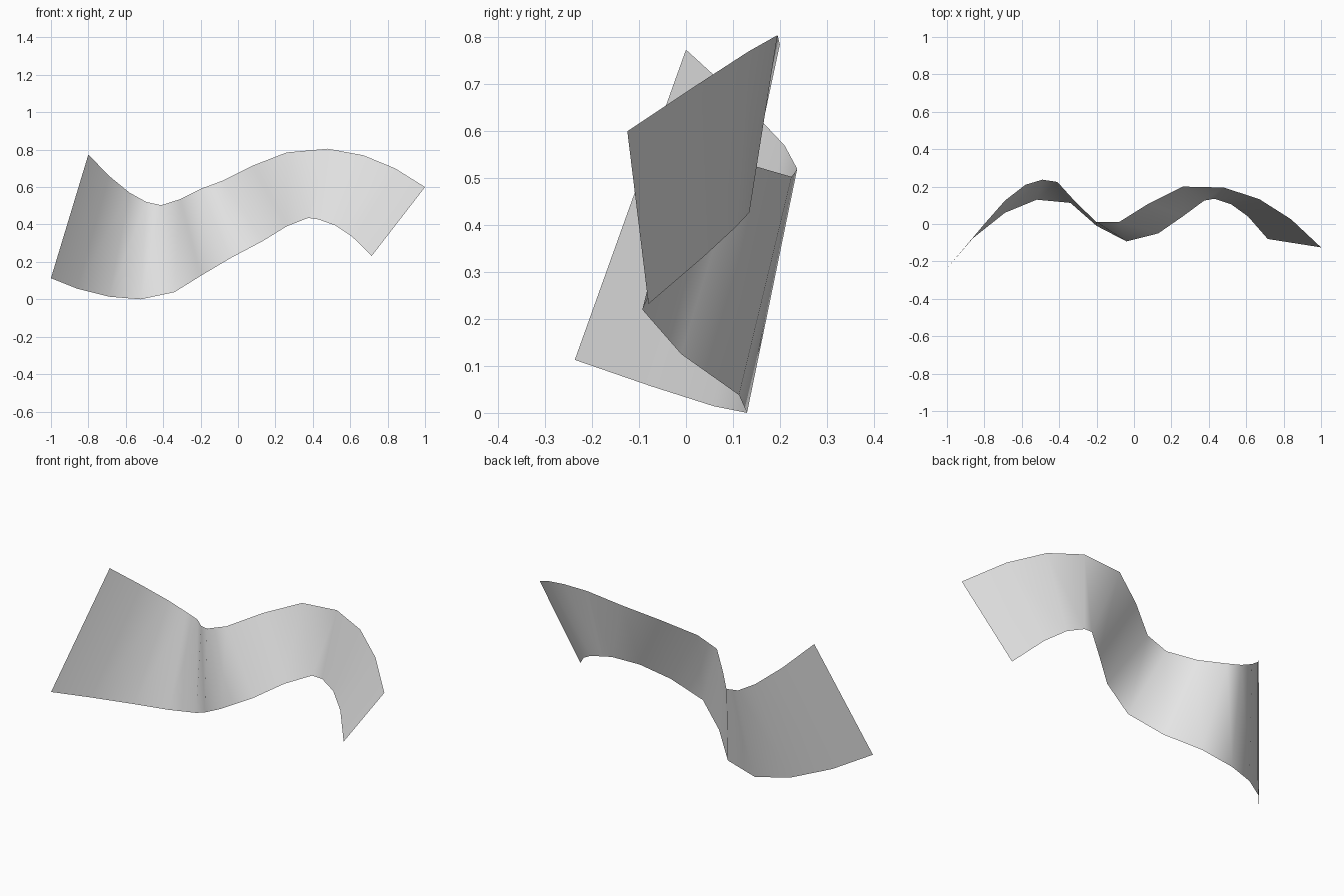
import bpy
import bmesh
from mathutils import Vector

# Remove the default object
default_object = bpy.data.objects.get("Cube")
if default_object is not None:
    bpy.data.objects.remove(default_object, do_unlink=True)


def make_material(name, colour):
    """Create a plain material that shows alike in viewport and render."""
    material = bpy.data.materials.new(name)
    material.use_nodes = True
    material.diffuse_color = colour
    shader = next(node for node in material.node_tree.nodes
                  if node.type == "BSDF_PRINCIPLED")
    shader.inputs["Base Color"].default_value = colour
    return material


def loft_sheet(name, lower_rail, upper_rail, material):
    """Span a ruled, single-sided sheet between two matching rails."""
    mesh = bpy.data.meshes.new(name)
    sheet = bmesh.new()
    lower = [sheet.verts.new(Vector(point)) for point in lower_rail]
    upper = [sheet.verts.new(Vector(point)) for point in upper_rail]
    for a, b, c, d in zip(lower, lower[1:], upper[1:], upper):
        face = sheet.faces.new((a, b, c, d))
        face.smooth = True
    sheet.normal_update()
    sheet.to_mesh(mesh)
    sheet.free()
    mesh.materials.append(material)
    ribbon = bpy.data.objects.new(name, mesh)
    bpy.context.collection.objects.link(ribbon)
    return ribbon


# Lower edge of the ribbon, from right end to left end
lower_edge = [
    (-1, -.237, .113), (-.86, -.075, .057), (-.69, .06, .014),
    (-.52, .13, 0), (-.34, .113, .038), (-.2, -.01, .125),
    (-.04, -.093, .22), (.13, -.05, .31), (.26, .04, .39),
    (.375, .125, .435), (.43, .135, .427), (.52, .105, .395),
    (.61, .04, .335), (.715, -.08, .232),
]

# Upper edge of the ribbon, matched point for point
upper_edge = [
    (-.8, 0, .774), (-.69, .125, .66), (-.58, .21, .57),
    (-.49, .237, .52), (-.41, .225, .503), (-.31, .115, .535),
    (-.2, .01, .59), (-.08, .01, .635), (.08, .11, .715),
    (.26, .2, .785), (.48, .195, .805), (.67, .133, .77),
    (.84, .025, .7), (1, -.125, .6),
]

# Waving cloth ribbon
pale_grey = make_material("pale_grey", (.8, .8, .8, 1))
loft_sheet("wavy_ribbon", lower_edge, upper_edge, pale_grey)
